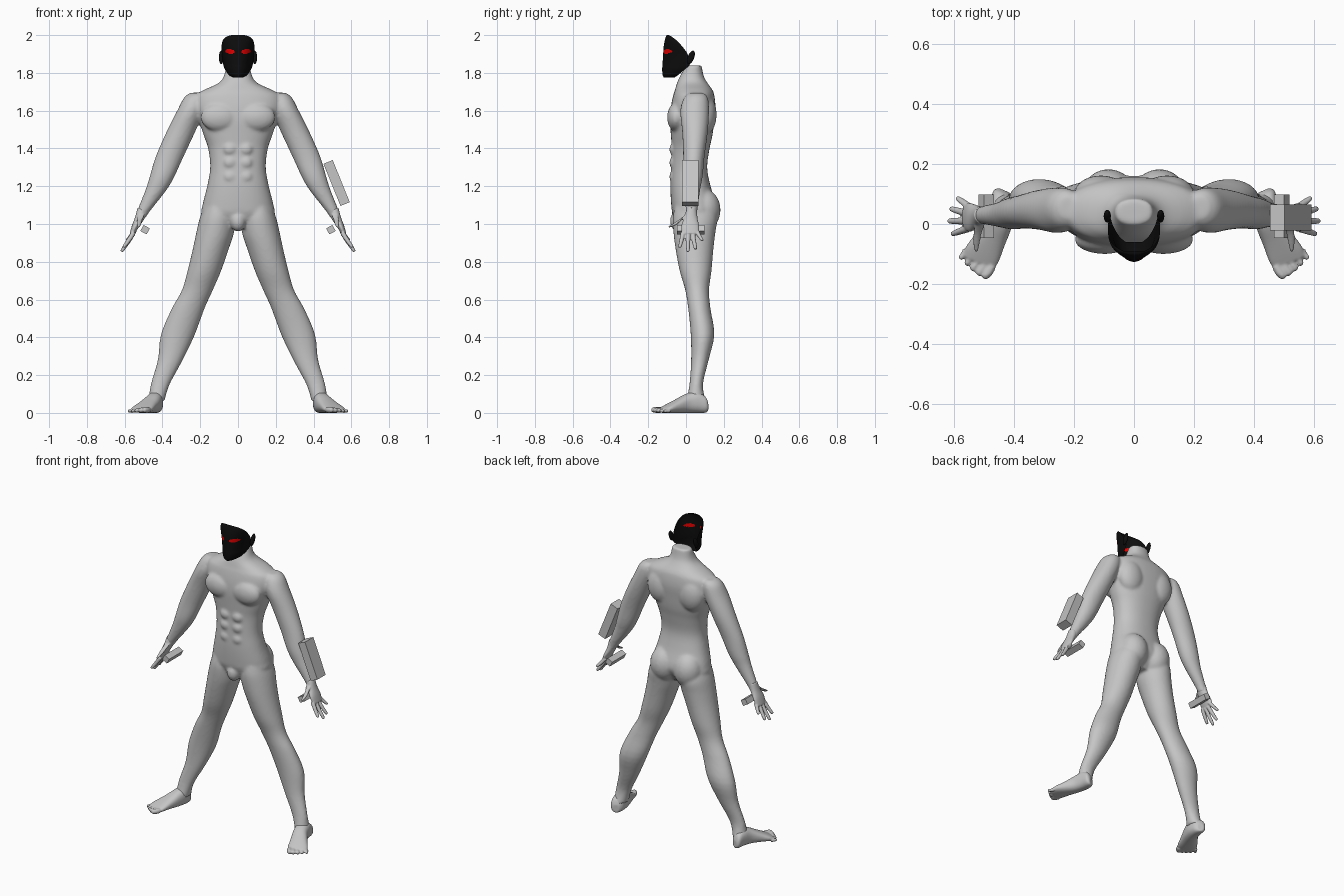
import bpy, bmesh, math
from mathutils import Vector, Matrix

if "Cube" in bpy.data.objects:
    bpy.data.objects.remove(bpy.data.objects["Cube"])

X, Y, Z = Vector((1, 0, 0)), Vector((0, 1, 0)), Vector((0, 0, 1))


def material(name, rgb):
    m = bpy.data.materials.new(name)
    m.diffuse_color = (*rgb, 1)
    m.use_nodes = True
    m.node_tree.nodes["Principled BSDF"].inputs["Base Color"].default_value = m.diffuse_color
    return m


GREY = material("grey", (0.56, 0.56, 0.56))
BLACK = material("black", (0.004, 0.004, 0.004))
RED = material("red", (0.9, 0.0, 0.0))


def spline(rows, n):
    """Catmull-Rom interpolation of tuples."""
    out = []
    for i in range(len(rows) - 1):
        quad = (rows[max(i - 1, 0)], rows[i], rows[i + 1], rows[min(i + 2, len(rows) - 1)])
        for k in range(n):
            t = k / n
            out.append(tuple(
                0.5 * (2 * b + (c - a) * t + (2 * a - 5 * b + 4 * c - d) * t * t
                       + (3 * b - a - 3 * c + d) * t ** 3) for a, b, c, d in zip(*quad)))
    return out + [rows[-1]]


def loft(bm, rows, u=X, v=Y, power=1.0, n=4, seg=32):
    """Closed skin through elliptical rings: (x, y, z, radius along u, radius along v)."""
    rings = []
    for x, y, z, a, b in spline(rows, n):
        ring = []
        for k in range(seg):
            t = 2 * math.pi * k / seg
            c, s = math.cos(t), math.sin(t)
            c = math.copysign(abs(c) ** power, c)
            s = math.copysign(abs(s) ** power, s)
            ring.append(bm.verts.new(Vector((x, y, z)) + u * a * c + v * b * s))
        rings.append(ring)
    for p, q in zip(rings, rings[1:]):
        for k in range(seg):
            j = (k + 1) % seg
            bm.faces.new((p[k], p[j], q[j], q[k]))
    bm.faces.new(rings[0])
    bm.faces.new(rings[-1])


def blob(bm, centre, radii, tilt=0.0):
    mat = Matrix.Translation(centre) @ Matrix.Rotation(tilt, 4, 'X') @ Matrix.Diagonal((*radii, 1))
    bmesh.ops.create_uvsphere(bm, u_segments=24, v_segments=16, radius=1, matrix=mat)


def finish(name, bm, mats, voxel=0, smooth=0):
    bmesh.ops.recalc_face_normals(bm, faces=bm.faces)
    for f in bm.faces:
        f.smooth = True
    me = bpy.data.meshes.new(name)
    bm.to_mesh(me)
    bm.free()
    for m in mats:
        me.materials.append(m)
    ob = bpy.data.objects.new(name, me)
    bpy.context.collection.objects.link(ob)
    if voxel:
        r = ob.modifiers.new("fuse", 'REMESH')
        r.mode, r.voxel_size, r.use_smooth_shade = 'VOXEL', voxel, True
        s = ob.modifiers.new("soften", 'SMOOTH')
        s.factor, s.iterations = 0.5, smooth
    return ob


# Body: torso and neck (z, half width, front y, back y)
body = bmesh.new()
torso = [(0.98, .07, -.04, .10), (1.05, .185, -.07, .15), (1.10, .188, -.078, .16),
         (1.20, .163, -.083, .13), (1.30, .147, -.080, .112), (1.40, .158, -.076, .125),
         (1.47, .182, -.080, .14), (1.55, .208, -.085, .15), (1.62, .235, -.080, .156),
         (1.68, .225, -.068, .15), (1.71, .18, -.058, .14), (1.745, .105, -.048, .115),
         (1.78, .076, -.033, .095), (1.84, .062, .0, .082)]
loft(body, [(0, (f + b) / 2, z, w, (b - f) / 2) for z, w, f, b in torso], power=0.88, seg=48)
blob(body, (0, -.04, 1.015), (.042, .045, .055))

# (z, inner x, outer x, front y, back y)
arm = [(1.695, .19, .25, .02, .09), (1.67, .17, .285, -.01, .115), (1.60, .18, .322, -.03, .122),
       (1.485, .228, .38, -.02, .115), (1.357, .288, .436, -.015, .098),
       (1.25, .337, .468, -.018, .088), (1.18, .378, .49, -.012, .075),
       (1.065, .468, .536, .0, .06), (1.03, .49, .545, .0, .058)]
leg = [(1.09, .03, .18, -.06, .14), (1.03, .015, .203, -.07, .165), (.95, .022, .222, -.066, .155),
       (.865, .05, .24, -.055, .145), (.75, .09, .268, -.033, .135), (.65, .133, .297, -.004, .122),
       (.55, .178, .352, .012, .13), (.415, .228, .408, .025, .15), (.28, .292, .425, .027, .12),
       (.15, .362, .462, .018, .09), (.06, .39, .475, .0, .105)]
for s in (1, -1):
    for limb in (arm, leg):
        loft(body, [(s * (i + o) / 2, (f + b) / 2, z, (o - i) / 2, (b - f) / 2)
                    for z, i, o, f, b in limb])
    # Chest, shoulder blade, buttock and stomach muscles
    blob(body, (s * .098, -.052, 1.565), (.1, .048, .075))
    blob(body, (s * .11, .10, 1.58), (.09, .062, .11))
    blob(body, (s * .085, .095, 1.075), (.09, .088, .11))
    for z in (1.25, 1.325, 1.395):
        blob(body, (s * .042, -.06, z), (.038, .029, .034))
finish("body", body, [GREY], 0.009, 5)

# Hands: palm, four fingers and thumb
hands = bmesh.new()
for s in (1, -1):
    d = Vector((s * .46, 0, -.89)).normalized()
    side = d.cross(Y)
    loft(hands, [(s * .505, .03, 1.075, .028, .030), (s * .522, .025, 1.03, .036, .024),
                 (s * .545, .022, .985, .048, .018), (s * .562, .024, .945, .044, .013)], Y, side)
    fingers = [((-.015, .955), (-.032, .875)), ((.01, .95), (.010, .853)),
               ((.035, .95), (.050, .866)), ((.056, .965), (.084, .91))]
    for (y0, z0), (y1, z1) in fingers:
        x0, x1 = .555 - (z0 - .95) * .5, .61 - (z1 - .86) * .5
        tip = 0.006
        loft(hands, [(s * x0, y0, z0, .013, .013),
                     (s * (x0 + x1) / 2, (y0 + y1) / 2, (z0 + z1) / 2, .0115, .0115),
                     (s * x1, y1, z1 + tip, .009, .009),
                     (s * (x1 + .002), y1, z1, .004, .004)], Y, side, seg=12)
    loft(hands, [(s * .512, .0, 1.05, .017, .02), (s * .522, -.035, 1.015, .014, .018),
                 (s * .525, -.07, .995, .010, .012), (s * .525, -.092, .985, .005, .006)],
         X, Vector((0, .5, .86)), seg=12)
finish("hands", hands, [GREY], 0.004, 2)

# Feet: turned-out sole and five toes
feet = bmesh.new()
for s in (1, -1):
    out = Vector((s * .91, .40, 0)).normalized()
    loft(feet, [(s * .432, .112, .03, .02, .025), (s * .434, .095, .045, .038, .045),
                (s * .438, .05, .056, .045, .056), (s * .452, .0, .05, .046, .05),
                (s * .478, -.05, .036, .052, .036), (s * .505, -.10, .022, .06, .022),
                (s * .518, -.13, .014, .055, .013)], out, Z, power=0.85)
    for k in range(5):
        t = k / 4
        bx, by = .475 + .085 * t, -.14 + .055 * t
        tx, ty = .497 + .08 * t, -.183 + .063 * t ** 1.3
        r = .016 - .006 * t
        loft(feet, [(s * bx, by, r, r, r), (s * (bx + tx) / 2, (by + ty) / 2, r, r, r),
                    (s * tx, ty + .008, r, r * .85, r * .85), (s * tx, ty, r, r * .4, r * .4)],
             out, Z, seg=12)
finish("feet", feet, [GREY], 0.005, 2)

# Mask: open-backed face shell (z, half width, front y, back y)
mask = bmesh.new()
face = [(1.776, .028, -.118, -.06), (1.79, .05, -.124, -.04), (1.82, .070, -.126, -.005),
        (1.85, .079, -.124, .022), (1.90, .085, -.121, .008), (1.94, .087, -.118, -.02),
        (1.97, .081, -.113, -.048), (1.99, .064, -.107, -.073), (2.0, .035, -.102, -.09)]
SEG = 60
arcs = []
for z, w, f, b in spline(face, 10):
    arcs.append([mask.verts.new((w * math.cos(math.pi * k / SEG),
                                 b + (f - b) * math.sin(math.pi * k / SEG), z))
                 for k in range(SEG + 1)])
for p, q in zip(arcs, arcs[1:]):
    for k in range(SEG):
        f = mask.faces.new((p[k], p[k + 1], q[k + 1], q[k]))
        # Red almond eyes, rising slightly outward
        c = f.calc_center_median()
        ex, ez = (abs(c.x) - .043) / .026, (c.z - .913 - 1 - (abs(c.x) - .043) * .1) / .012
        if ex * ex + ez * ez < 1:
            f.material_index = 1
mask.faces.new(arcs[0])
mask.faces.new(arcs[-1])
finish("mask", mask, [BLACK, RED])

# Ears
ears = bmesh.new()
for s in (1, -1):
    blob(ears, (s * .089, .026, 1.882), (.012, .017, .038), math.radians(-22))
finish("ears", ears, [BLACK])


# Plain blocks beside the arms
def block(name, centre, size, angle):
    bpy.ops.mesh.primitive_cube_add(size=1, location=centre, rotation=(0, math.radians(angle), 0))
    ob = bpy.context.object
    ob.name, ob.scale = name, size
    ob.data.materials.append(GREY)


block("forearm_block", (.522, .022, 1.217), (.053, .086, .24), -22)
for s, label in ((1, "left"), (-1, "right")):
    block(label + "_palm_block", (s * .492, .026, .970), (.038, .146, .036), -28 * s)
